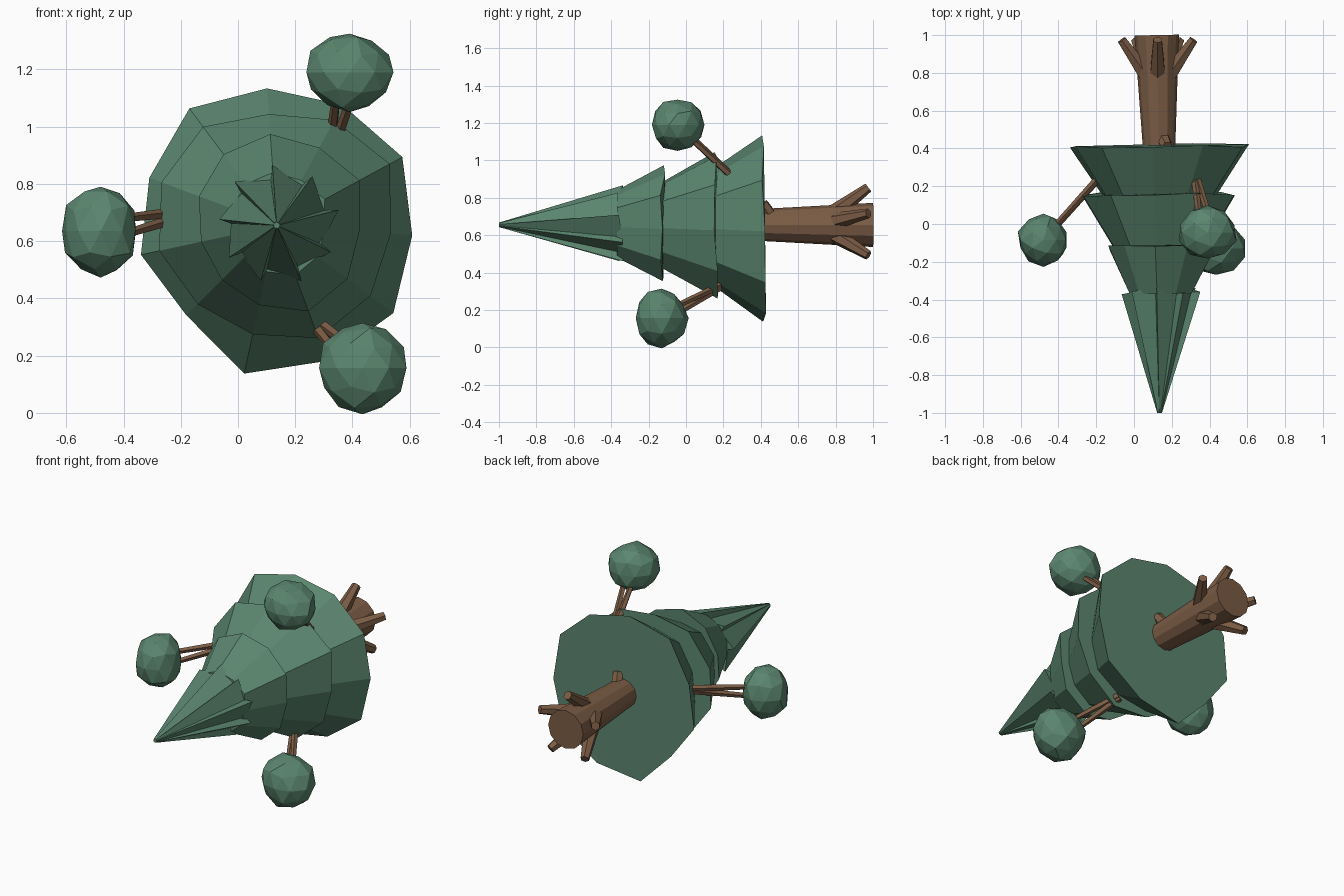
import bpy, bmesh, math, random
from mathutils import Vector, Matrix

random.seed(4)
cube = bpy.data.objects.get("Cube")
if cube:
    bpy.data.objects.remove(cube, do_unlink=True)


def material(name, rgb):
    m = bpy.data.materials.new(name)
    m.use_nodes = True
    m.diffuse_color = (*rgb, 1)
    m.node_tree.nodes["Principled BSDF"].inputs["Base Color"].default_value = (*rgb, 1)
    return m


GREEN = material("pine green", (0.105, 0.24, 0.16))
BROWN = material("bark brown", (0.2, 0.108, 0.06))
AXIS_X, AXIS_Z = 0.135, 0.655


def finish(bm, name, mat):
    bmesh.ops.recalc_face_normals(bm, faces=bm.faces)
    mesh = bpy.data.meshes.new(name)
    bm.to_mesh(mesh)
    bm.free()
    mesh.materials.append(mat)
    obj = bpy.data.objects.new(name, mesh)
    bpy.context.collection.objects.link(obj)
    return obj


def ring(bm, angles, radii, ys):
    return [bm.verts.new((AXIS_X + r * math.cos(a), y, AXIS_Z + r * math.sin(a)))
            for a, r, y in zip(angles, radii, ys)]


def tier(name, y_front, y_rim, shrink, radii, wobble, folded=False):
    """Flaring skirt from a narrow front ring to an uneven rim."""
    count = len(radii)
    angles = [math.radians(94) + math.tau * i / count for i in range(count)]
    ys = [y_rim + random.uniform(-wobble, wobble) for _ in radii]
    if folded:  # each panel overlaps the next with a small step
        angles = [a + d for a in angles for d in (0, 0.06)]
        radii = [r * k for r in radii for k in (1.06, 0.84)]
        ys = [y for y in ys for _ in range(2)]
    bm = bmesh.new()
    n = len(radii)
    front = ring(bm, angles, [r * shrink for r in radii], [y_front] * n)
    rim = ring(bm, angles, radii, ys)
    for i in range(n):
        j = (i + 1) % n
        bm.faces.new((front[i], front[j], rim[j], rim[i]))
    bm.faces.new(front)
    bm.faces.new(rim)
    return finish(bm, name, GREEN)


def limb(name, start, end, r_start, r_end, sides=6):
    a, b = Vector(start), Vector(end)
    axis = b - a
    bm = bmesh.new()
    bmesh.ops.create_cone(
        bm, cap_ends=True, segments=sides, radius1=r_start, radius2=r_end, depth=axis.length,
        matrix=Matrix.Translation((a + b) / 2) @ axis.to_track_quat("Z", "Y").to_matrix().to_4x4())
    return finish(bm, name, BROWN)


# Foliage skirts, widest first
tier("foliage_bottom", 0.14, 0.415, 0.62,
     [.48, .51, .475, .485, .445, .53, .505, .51, .475, .5, .48], 0.015)
tier("foliage_lower_middle", -0.14, 0.16, 0.57,
     [.39, .43, .43, .42, .39, .39, .42, .41, .4, .45, .42], 0.015)
tier("foliage_upper_middle", -0.37, -0.125, 0.58,
     [.32, .31, .29, .27, .27, .285, .32, .31, .29, .33, .31], 0.015)
tier("foliage_tip", -1, -0.36, 0.06,
     [.2, .2, .19, .19, .19, .2, .2, .21, .2], 0.03, folded=True)

# Trunk with five splayed roots and a knot
limb("trunk", (AXIS_X, 0.3, AXIS_Z), (AXIS_X - 0.015, 1, AXIS_Z), 0.08, 0.118, 12)
for i in range(5):
    a = math.tau * (i / 5 + 0.25)
    c, s = math.cos(a), math.sin(a)
    limb(f"root_{i + 1}", (AXIS_X - 0.01 + 0.07 * c, 0.8, AXIS_Z + 0.07 * s),
         (AXIS_X - 0.01 + 0.2 * c, 0.975, AXIS_Z + 0.2 * s), 0.045, 0.026)
limb("trunk_knot", (0.15, 0.46, 0.69), (0.175, 0.41, 0.77), 0.04, 0.03)

# Forked branches ending in leafy balls: ball centre, ball radii, branch base
branches = {
    "upper": ((0.39, -0.045, 1.19), (0.155, 0.145, 0.138), (0.33, 0.23, 0.93)),
    "right": ((-0.48, -0.085, 0.635), (0.135, 0.14, 0.165), (-0.19, 0.24, 0.695)),
    "lower": ((0.435, -0.13, 0.157), (0.155, 0.142, 0.157), (0.26, 0.18, 0.325)),
}
for name, (centre, size, base) in branches.items():
    centre, base = Vector(centre), Vector(base)
    side = (centre - base).cross(Vector((0, 1, 0))).normalized() * 0.03
    for k in (-1, 1):
        limb(f"{name}_branch_{'a' if k < 0 else 'b'}", base + side * k * 0.25,
             base.lerp(centre, 0.8) + side * k, 0.02, 0.015, 5)
    bm = bmesh.new()
    bmesh.ops.create_icosphere(bm, subdivisions=2, radius=1)
    for v in bm.verts:
        v.co *= random.uniform(0.94, 1.05)
        v.co = centre + Vector(p * q for p, q in zip(v.co, size))
    finish(bm, f"{name}_leaf_ball", GREEN)
